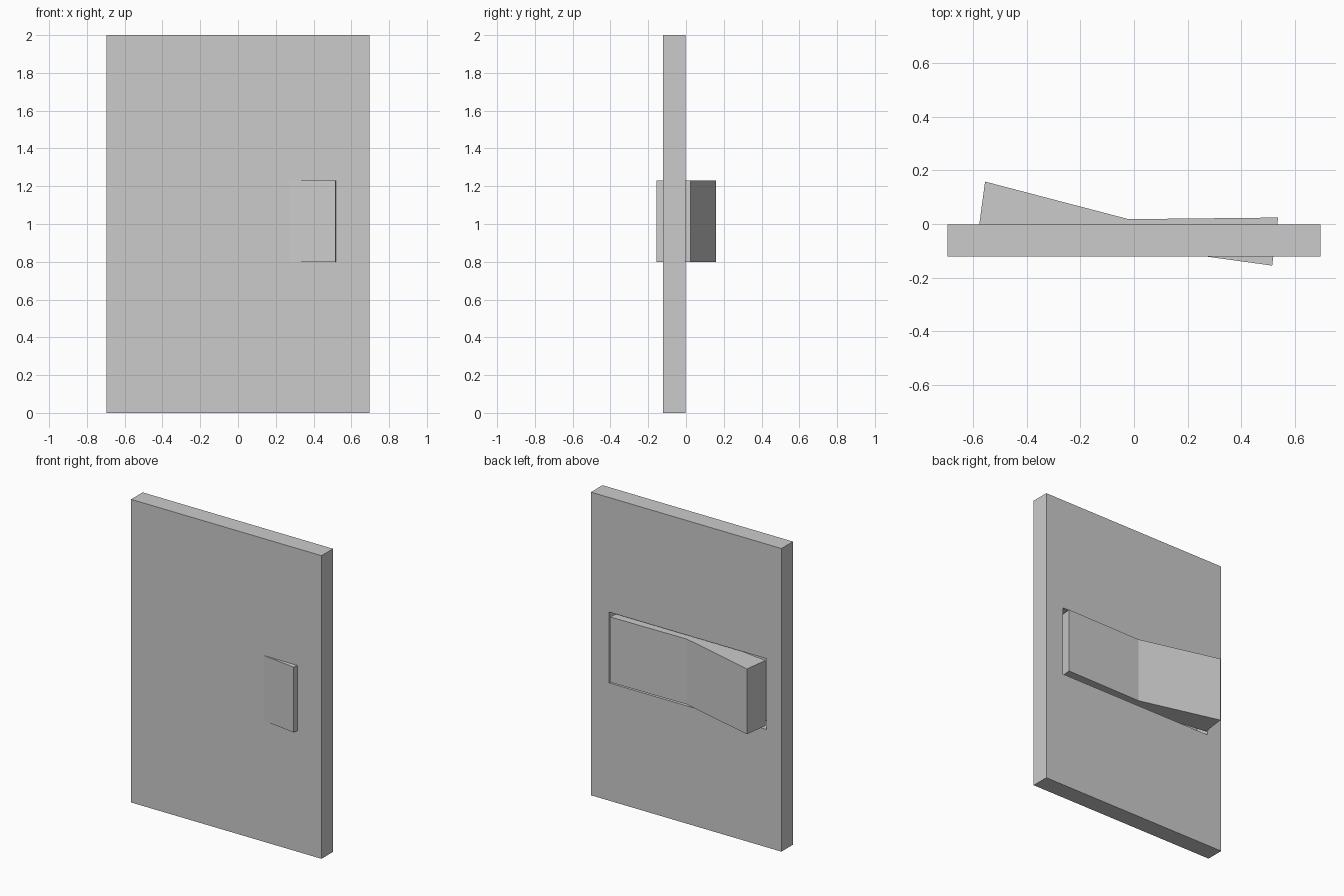
import bpy

if "Cube" in bpy.data.objects:
    bpy.data.objects.remove(bpy.data.objects["Cube"])


def make_object(name, verts, faces):
    mesh = bpy.data.meshes.new(name)
    mesh.from_pydata(verts, [], faces)
    mesh.update()
    obj = bpy.data.objects.new(name, mesh)
    bpy.context.collection.objects.link(obj)
    return obj


def loft(name, loops):
    """Join successive four-point loops with quads and cap both ends."""
    verts = [p for loop in loops for p in loop]
    faces = [(3, 2, 1, 0)]
    for k in range(len(loops) - 1):
        a = 4 * k
        for i in range(4):
            j = (i + 1) % 4
            faces.append((a + i, a + j, a + 4 + j, a + 4 + i))
    n = len(verts)
    faces.append((n - 4, n - 3, n - 2, n - 1))
    # loops run clockwise seen from +y reversed, so flip to face outward
    return make_object(name, verts, [f[::-1] for f in faces])


def rect(x0, x1, z0, z1, y):
    return [(x0, y, z0), (x1, y, z0), (x1, y, z1), (x0, y, z1)]


# Wall plate with a blind pocket in its +y face
PLATE = (-0.695, 0.695, 0.0, 2.0)
POCKET = (-0.587, 0.562, 0.777, 1.244)
loft("wall_plate", [
    rect(*PLATE, -0.122),
    rect(*PLATE, -0.002),
    rect(*POCKET, -0.002),
    rect(*POCKET, -0.105),
])

# Tilted rocker: five-sided profile extruded along z
profile = [(-0.577, -0.005), (0.515, -0.155), (0.537, 0.024),
           (-0.02, 0.018), (-0.555, 0.158)]
n = len(profile)
verts = [(x, y, z) for z in (0.798, 1.229) for x, y in profile]
faces = [tuple(reversed(range(n))), tuple(range(n, 2 * n))]
faces += [(i, (i + 1) % n, n + (i + 1) % n, n + i) for i in range(n)]
make_object("rocker", verts, faces)
